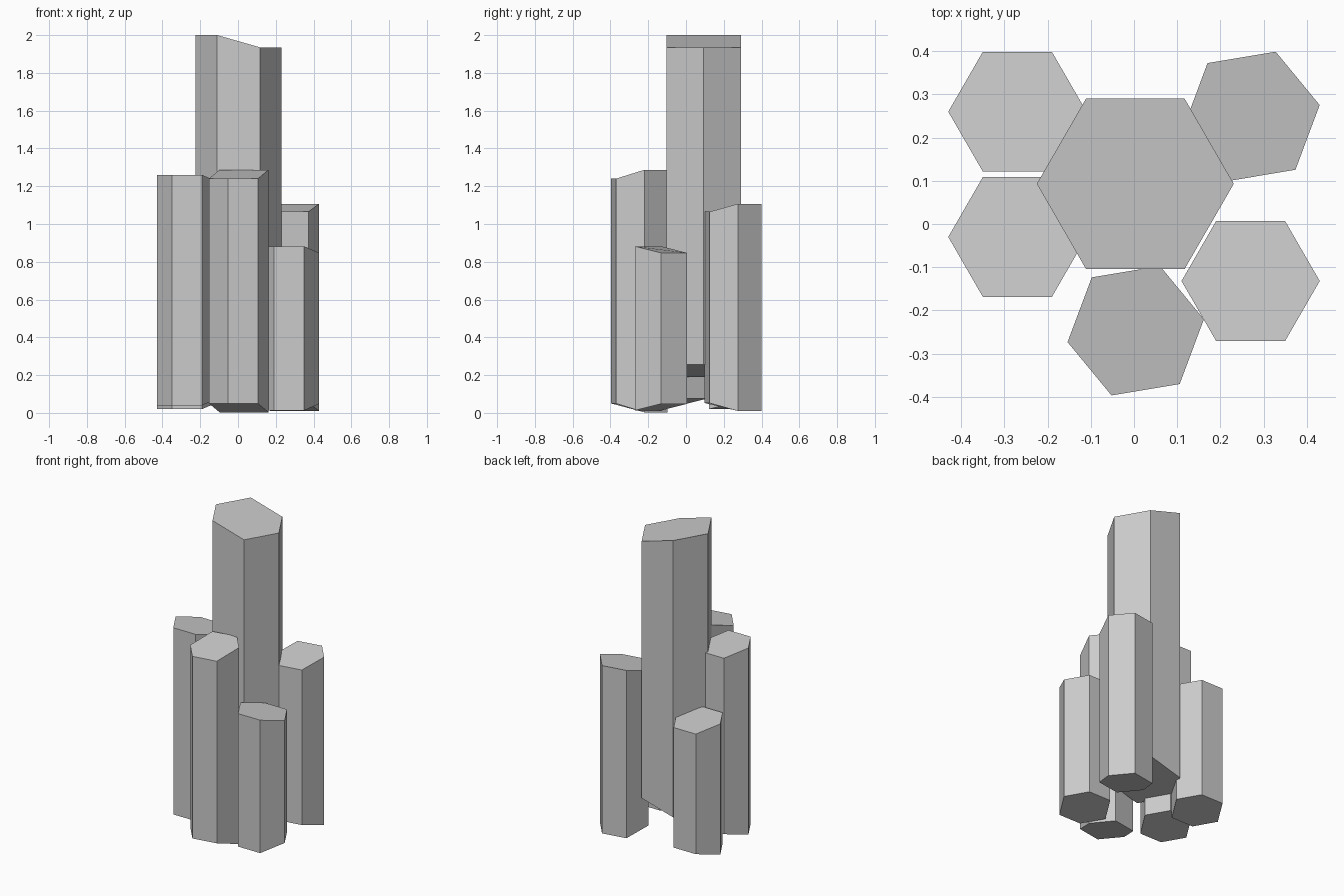
import bpy, bmesh, math

if "Cube" in bpy.data.objects:
    bpy.data.objects.remove(bpy.data.objects["Cube"])


def column(name, cx, cy, r, rot, top, bottom, slope, first_high):
    """Six-sided column; three neighbouring corners reach higher at the top
    and lower at the bottom, the other three are cut back by the slope."""
    bm = bmesh.new()
    lower, upper = [], []
    high = {(first_high + k) % 6 for k in range(3)}
    for i in range(6):
        a = math.radians(rot + 60 * i)
        x, y = cx + r * math.cos(a), cy + r * math.sin(a)
        cut = 0 if i in high else slope
        lower.append(bm.verts.new((x, y, bottom + cut)))
        upper.append(bm.verts.new((x, y, top - cut)))
    bm.faces.new(upper)
    bm.faces.new(lower[::-1])
    for i in range(6):
        j = (i + 1) % 6
        bm.faces.new((lower[i], lower[j], upper[j], upper[i]))
    mesh = bpy.data.meshes.new(name)
    bm.to_mesh(mesh)
    bm.free()
    bpy.context.collection.objects.link(bpy.data.objects.new(name, mesh))


# tall middle column, high on its left side
column("centre_column", 0.003, 0.093, 0.228, 0, 2.0, 0.19, 0.065, 2)

# ring of shorter columns: name, x, y, rotation, top, bottom, slope, first high corner
ring = [
    ("front_column", 0.004, -0.247, 9.5, 1.287, 0.003, 0.047, 0),
    ("right_front_column", 0.27, -0.132, 0, 0.882, 0.013, 0.035, 3),
    ("right_back_column", 0.272, 0.249, 9.5, 1.107, 0.01, 0.042, 0),
    ("left_back_column", -0.27, 0.26, 0, 0.875, 0.02, 0.035, 3),
    ("left_front_column", -0.27, -0.03, 0, 1.26, 0.04, 0.035, 3),
]
for name, x, y, rot, top, bottom, slope, first in ring:
    column(name, x, y, 0.16, rot, top, bottom, slope, first)
